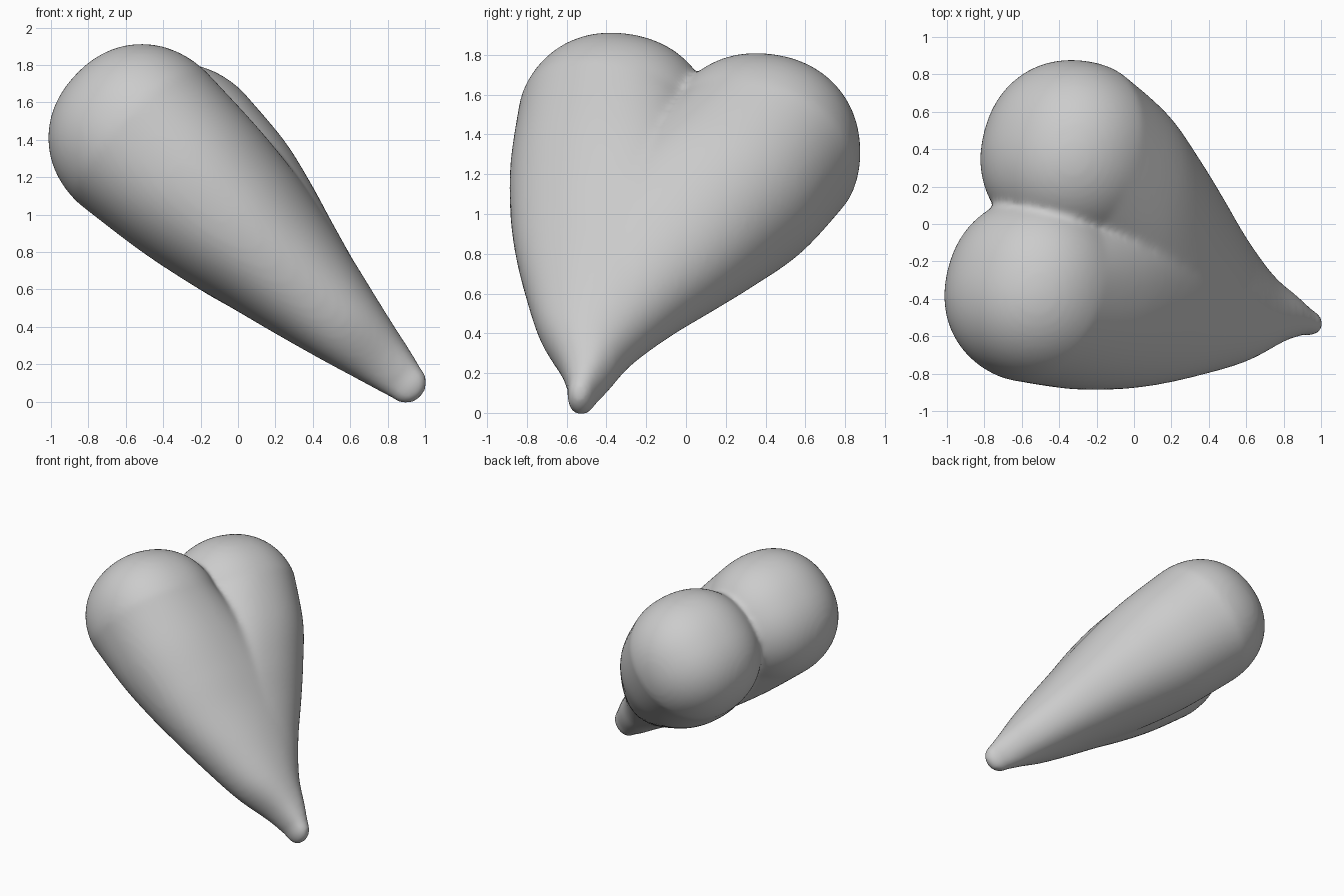
import bpy, bmesh, math
from mathutils import Vector

old = bpy.data.objects.get("Cube")
if old:
    bpy.data.objects.remove(old, do_unlink=True)

grey = bpy.data.materials.new("plain_grey")
grey.use_nodes = True
colour = (0.6, 0.6, 0.6, 1)
grey.diffuse_color = colour
grey.node_tree.nodes["Principled BSDF"].inputs["Base Color"].default_value = colour

# Tilted frame: along the heart, across both lobes, and through its thickness
TIP = Vector((0.9, -0.52, 0.1))
MIDDLE = Vector((-0.415, 0.005, 1.36))
LENGTH = (MIDDLE - TIP).length
ALONG = (MIDDLE - TIP).normalized()
ACROSS = Vector((0.17, 0.75, -0.08))
ACROSS = (ACROSS - ALONG * ACROSS.dot(ALONG)).normalized()
THROUGH = ALONG.cross(ACROSS)

SEGMENTS = 56
POWER = 2.15      # squareness of the rounded sections
CAP_HEIGHT = 0.485

# Sections: distance from tip, outer reach, inner reach, half thickness
FRONT_LOBE = [(0, .075, .075, .112), (.08, .165, .12, .15), (.2, .34, .18, .21),
              (.35, .495, .31, .28), (.5, .63, .44, .345), (.64, .73, .41, .405),
              (.8, .815, .29, .455), (1, .88, .12, .49)]
BACK_LOBE = [(0, .075, .075, .112), (.08, .115, .13, .15), (.2, .185, .32, .205),
             (.35, .325, .45, .275), (.5, .495, .48, .345), (.64, .64, .42, .41),
             (.8, .785, .29, .465), (1, .885, .12, .49)]


def smooth_rows(rows, steps=6):
    """Catmull-Rom curve through the section rows."""
    rows = [Vector(r) for r in rows]
    padded = [rows[0] * 2 - rows[1]] + rows + [rows[-1]]
    result = []
    for a, b, c, d in zip(padded, padded[1:], padded[2:], padded[3:]):
        for i in range(steps):
            t = i / steps
            result.append(b + (c - a) * (t / 2)
                          + (a * 2 - b * 5 + c * 4 - d) * (t * t / 2)
                          + (b * 3 - a - c * 3 + d) * (t ** 3 / 2))
    return result + [rows[-1]]


def rounded(value):
    return math.copysign(abs(value) ** (2 / POWER), value)


def add_lobe(bm, rows, side):
    """Loft one lobe from the rounded tip to its domed top."""
    sections = []     # height, centre, half width, half thickness
    for s, outer, inner, thick in smooth_rows(rows):
        sections.append((s * LENGTH, side * (outer - inner) / 2,
                         (outer + inner) / 2, thick))
    _, centre, width, thick = sections[0]
    tip_cap = [(-thick * math.cos(a), centre, width * math.sin(a), thick * math.sin(a))
               for a in (math.pi / 2 * (i + .1) / 8 for i in range(8))]
    height, centre, width, thick = sections[-1]
    dome = []
    for i in range(1, 20):
        a = math.pi / 2 * i / 19.2
        shrink = rounded(math.cos(a))
        dome.append((height + CAP_HEIGHT * rounded(math.sin(a)), centre,
                     width * shrink, thick * shrink))
    rings = []
    for height, centre, width, thick in tip_cap + sections + dome:
        ring = []
        for k in range(SEGMENTS):
            a = k * math.tau / SEGMENTS
            ring.append(bm.verts.new(
                TIP + ALONG * height
                + ACROSS * (centre + width * rounded(math.cos(a)))
                + THROUGH * (thick * rounded(math.sin(a)))))
        rings.append(ring)
    for low, high in zip(rings, rings[1:]):
        for k in range(SEGMENTS):
            n = (k + 1) % SEGMENTS
            bm.faces.new((low[k], low[n], high[n], high[k]))
    bm.faces.new(rings[0][::-1])
    bm.faces.new(rings[-1])


# Two overlapping lobes sharing one tip
bm = bmesh.new()
add_lobe(bm, FRONT_LOBE, -1)
add_lobe(bm, BACK_LOBE, 1)
mesh = bpy.data.meshes.new("heart")
bm.to_mesh(mesh)
bm.free()
mesh.materials.append(grey)
heart = bpy.data.objects.new("heart", mesh)
bpy.context.collection.objects.link(heart)

# Fuse the lobes into one skin and soften the cleft
remesh = heart.modifiers.new("fuse", 'REMESH')
remesh.mode = 'VOXEL'
remesh.voxel_size = 0.02
remesh.use_smooth_shade = True
smooth = heart.modifiers.new("soften", 'SMOOTH')
smooth.factor = 0.5
smooth.iterations = 12
